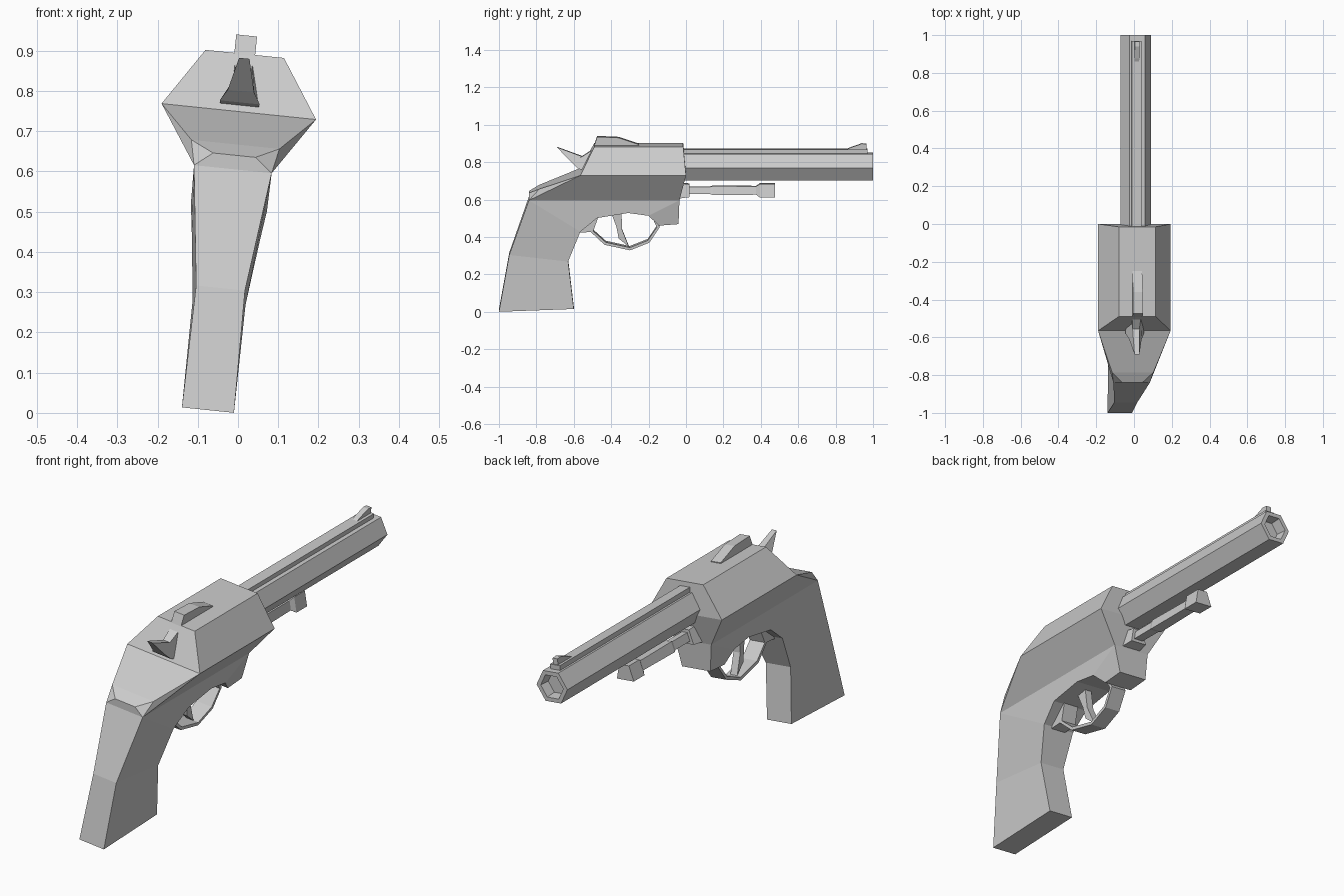
import bpy, bmesh, math
from mathutils import Matrix

if "Cube" in bpy.data.objects:
    bpy.data.objects.remove(bpy.data.objects["Cube"])

# the whole model leans slightly about its long axis
PIVOT = Matrix.Translation((0.002, 0, 0.749))
LEAN = PIVOT @ Matrix.Rotation(0.103, 4, 'Y') @ Matrix.Translation((0, 0, -0.749))


def finish(name, bm):
    bmesh.ops.recalc_face_normals(bm, faces=bm.faces)
    bm.transform(LEAN)
    mesh = bpy.data.meshes.new(name)
    bm.to_mesh(mesh)
    bm.free()
    ob = bpy.data.objects.new(name, mesh)
    bpy.context.collection.objects.link(ob)
    return ob


def symmetric(name, outline, sides=None):
    """Closed outline of (half width, y, z), mirrored in x and bridged."""
    bm = bmesh.new()
    right = [bm.verts.new((w, y, z)) for w, y, z in outline]
    left = [bm.verts.new((-w, y, z)) for w, y, z in outline]
    n = len(outline)
    for face in sides or [range(n)]:
        bm.faces.new([right[i] for i in face])
        bm.faces.new([left[i] for i in reversed(face)])
    for i in range(n):
        j = (i + 1) % n
        bm.faces.new((right[i], left[i], left[j], right[j]))
    return finish(name, bm)


def plate(name, half, profile):
    return symmetric(name, [(half, y, z) for y, z in profile])


def loft(name, rings):
    bm = bmesh.new()
    loops = [[bm.verts.new(p) for p in ring] for ring in rings]
    n = len(loops[0])
    for a, b in zip(loops, loops[1:]):
        for i in range(n):
            j = (i + 1) % n
            bm.faces.new((a[i], a[j], b[j], b[i]))
    bm.faces.new(loops[0])
    bm.faces.new(loops[-1])
    return finish(name, bm)


# frame and grip in one piece
symmetric("frame_and_grip", [
    (.098, -.015, .893), (.098, -.49, .893), (.193, -.565, .749),   # 0-2 top, rear shoulder
    (.11, -.785, .667), (.053, -.84, .64), (.097, -.84, .605),      # 3-5 back of frame
    (.061, -.945, .308), (.065, -1, .003), (.065, -.6, .018),       # 6-8 grip back, butt
    (.066, -.63, .273), (.085, -.565, .435), (.095, -.475, .51),    # 9-11 grip front
    (.095, -.31, .537), (.095, -.2, .522), (.075, -.145, .467),     # 12-14 guard arch
    (.075, -.04, .475), (.097, -.035, .605), (.193, 0, .749),       # 15-17 front
], [(0, 1, 2, 17), (17, 2, 5, 16), (2, 3, 5), (3, 4, 5), (5, 6, 9, 10),
    (6, 7, 8, 9), (5, 10, 11, 12, 13, 16), (13, 14, 15, 16)])


# six sided barrel with hollow muzzle
def hexagon(r, y):
    return [(r * math.cos(k * math.pi / 3) + .004, y, .778 + r * math.sin(k * math.pi / 3))
            for k in range(6)]


loft("barrel", [hexagon(.082, -.02), hexagon(.082, 1), hexagon(.06, 1), hexagon(.055, .95)])

# barrel rib and sights
plate("barrel_rib", .026, [(-.02, .84), (-.02, .871), (.97, .871), (.97, .84)])
plate("front_sight", .013, [(.85, .865), (.875, .878), (.94, .901), (.965, .899), (.965, .865)])
plate("rear_sight", .026, [(-.495, .88), (-.475, .939), (-.36, .934), (-.25, .897), (-.25, .88)])

# hammer
symmetric("hammer", [(.013, -.69, .882), (.018, -.555, .832), (.022, -.5, .868),
                     (.03, -.49, .79), (.048, -.56, .765), (.05, -.58, .772), (.033, -.61, .80)])


# ejector rod under the barrel: stations of (y, scale)
def rod_ring(y, s):
    return [(x * s, y, .65 + z * s) for x, z in
            ((-.045, -.035), (.045, -.035), (.026, .035), (-.026, .035))]


loft("ejector_rod", [rod_ring(y, s) for y, s in (
    (-.04, 1.15), (.02, .95), (.02, .55), (.13, .55), (.145, .68), (.375, .62),
    (.395, 1), (.475, 1))])

# trigger guard band
path = [(-.475, .515), (-.503, .432), (-.432, .367), (-.3, .338), (-.2, .378), (-.148, .455), (-.165, .49)]
bm = bmesh.new()
rows = [[bm.verts.new((x, y, z)) for x in (-.04, .04)] for y, z in path]
for a, b in zip(rows, rows[1:]):
    bm.faces.new((a[0], a[1], b[1], b[0]))
guard = finish("trigger_guard", bm)
mod = guard.modifiers.new("thickness", 'SOLIDIFY')
mod.thickness = .015
mod.offset = 0
plate("guard_bracket", .04, [(-.575, .425), (-.5, .43), (-.475, .515), (-.56, .45)])

# trigger
plate("trigger", .018, [(-.40, .53), (-.345, .54), (-.342, .44), (-.305, .347),
                        (-.36, .392), (-.372, .455)])
